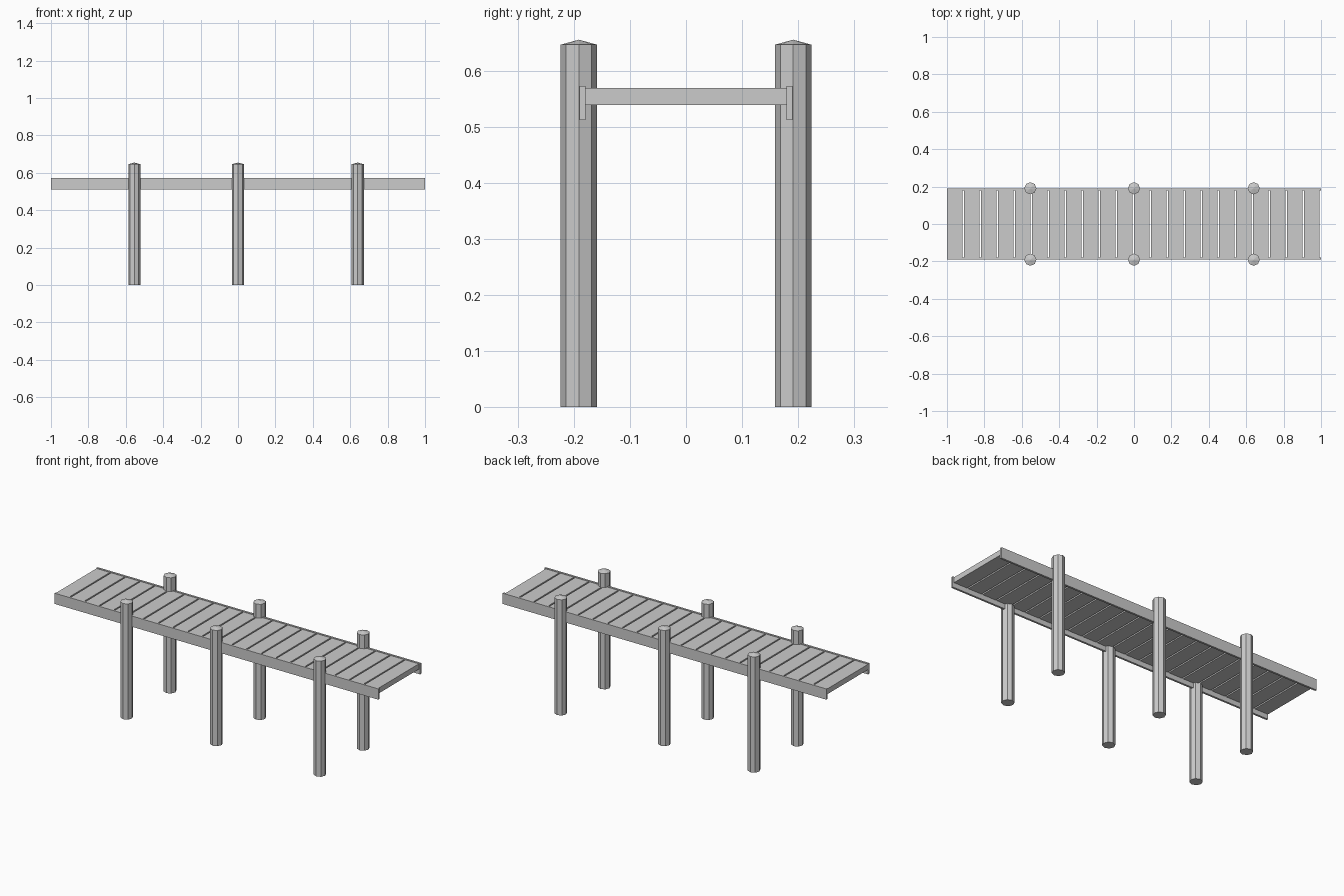
import bpy, bmesh
from mathutils import Matrix

if "Cube" in bpy.data.objects:
    bpy.data.objects.remove(bpy.data.objects["Cube"])


def make_object(name, bm):
    bmesh.ops.recalc_face_normals(bm, faces=bm.faces)
    mesh = bpy.data.meshes.new(name)
    bm.to_mesh(mesh)
    bm.free()
    obj = bpy.data.objects.new(name, mesh)
    bpy.context.collection.objects.link(obj)
    return obj


def box(name, x0, x1, y0, y1, z0, z1):
    bm = bmesh.new()
    bmesh.ops.create_cube(bm, size=1)
    bmesh.ops.scale(bm, vec=(x1 - x0, y1 - y0, z1 - z0), verts=bm.verts)
    bmesh.ops.translate(bm, vec=((x0 + x1) / 2, (y0 + y1) / 2, (z0 + z1) / 2), verts=bm.verts)
    return make_object(name, bm)


def post(name, x, y, radius=0.0325, height=0.646, tip=0.655):
    # Octagonal post with a shallow pointed cap
    bm = bmesh.new()
    bmesh.ops.create_cone(bm, cap_ends=True, segments=8, radius1=radius, radius2=radius,
                          depth=height, matrix=Matrix.Translation((x, y, height / 2)))
    bm.faces.ensure_lookup_table()
    top = max(bm.faces, key=lambda f: f.calc_center_median().z)
    peak = bmesh.ops.poke(bm, faces=[top])["verts"][0]
    peak.co.z = tip
    return make_object(name, bm)


# Support posts and long edge beams on both sides
for side, s in (("front", -1), ("back", 1)):
    for i, x in enumerate((-0.554, 0.0, 0.64)):
        post(f"{side}_post_{i + 1}", x, s * 0.191)
    y0, y1 = sorted((s * 0.179, s * 0.190))
    box(f"{side}_beam", -1, 1, y0, y1, 0.512, 0.572)

# Deck planks with narrow gaps
COUNT, GAP = 22, 0.008
pitch = 2 / COUNT
for i in range(COUNT):
    x = -1 + i * pitch
    box(f"deck_plank_{i + 1}", x, x + pitch - GAP, -0.179, 0.179, 0.539, 0.569)
